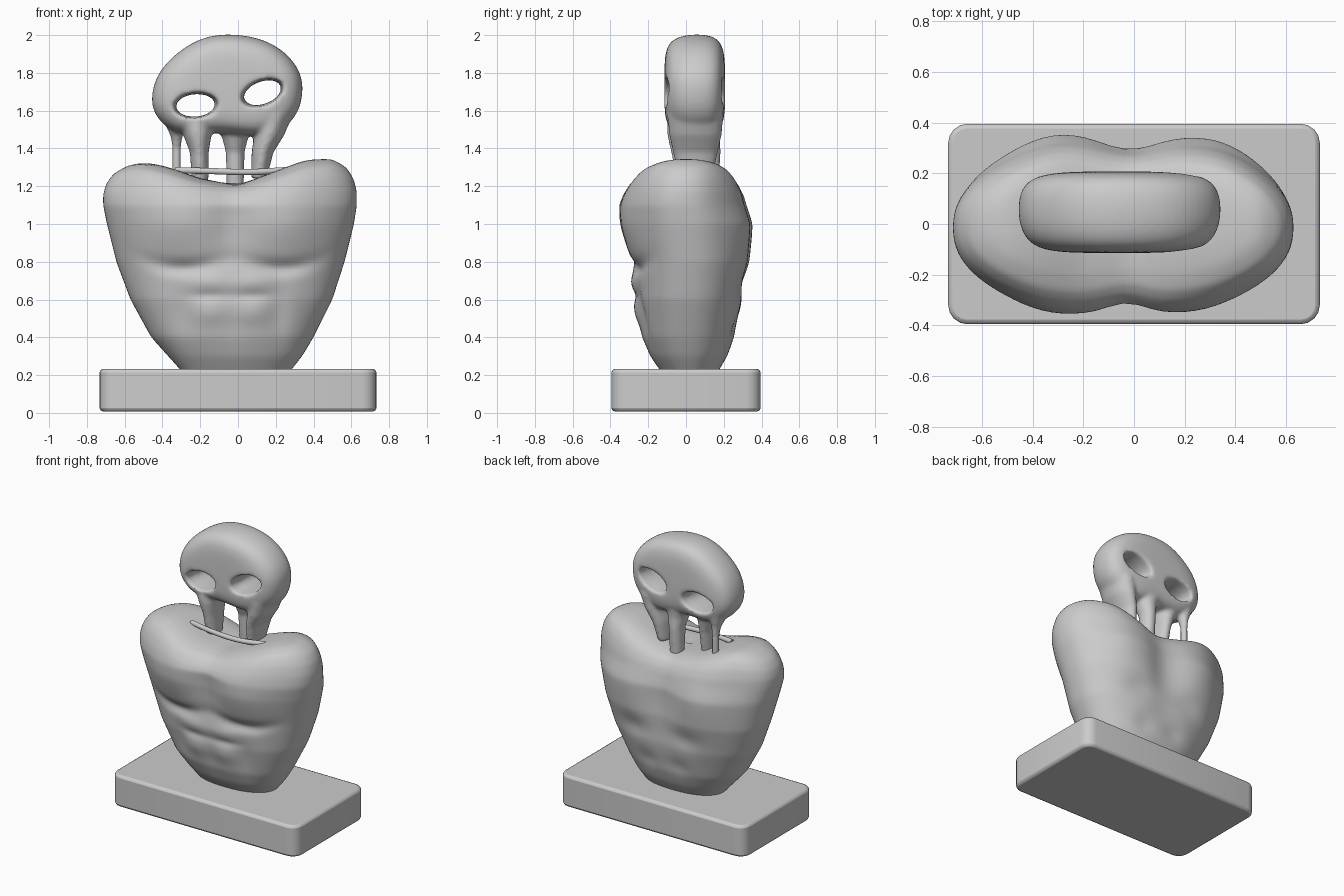
import bpy, bmesh, math
from math import sin, cos, pi, exp

if "Cube" in bpy.data.objects:
    bpy.data.objects.remove(bpy.data.objects["Cube"])

def interp(table, t):
    """Piecewise linear lookup in rows of (key, values...)."""
    if t <= table[0][0]:
        return table[0][1:]
    for a, b in zip(table, table[1:]):
        if t <= b[0]:
            k = (t - a[0]) / (b[0] - a[0])
            return [p + (q - p) * k for p, q in zip(a[1:], b[1:])]
    return table[-1][1:]

def skin(bm, rings):
    """Skin equal-length point rings into a closed solid."""
    vs = [[bm.verts.new(p) for p in r] for r in rings]
    n = len(rings[0])
    for a, b in zip(vs, vs[1:]):
        for i in range(n):
            j = (i + 1) % n
            bm.faces.new((a[i], a[j], b[j], b[i]))
    bm.faces.new(vs[0][::-1])
    bm.faces.new(vs[-1])

def finish(bm, name):
    bmesh.ops.recalc_face_normals(bm, faces=bm.faces)
    me = bpy.data.meshes.new(name)
    bm.to_mesh(me)
    bm.free()
    for p in me.polygons:
        p.use_smooth = True
    ob = bpy.data.objects.new(name, me)
    bpy.context.collection.objects.link(ob)
    return ob

def gauss(x, z, cx, cz, sx, sz):
    return exp(-((x - cx) / sx) ** 2 - ((z - cz) / sz) ** 2)

def smooth(ob, n):
    m = ob.modifiers.new("smooth", 'SMOOTH')
    m.factor, m.iterations = 0.5, n

# --- plinth: rounded slab ---
bm = bmesh.new()
bmesh.ops.create_cube(bm, size=1)
for v in bm.verts:
    v.co = (v.co.x * 1.465, v.co.y * 0.79, v.co.z * 0.225 + 0.12)
upright = [e for e in bm.edges if abs(e.verts[0].co.z - e.verts[1].co.z) > 0.1]
bmesh.ops.bevel(bm, geom=upright, offset=0.075, segments=4, profile=0.5, affect='EDGES')
plinth = finish(bm, "plinth")
bev = plinth.modifiers.new("bevel", 'BEVEL')
bev.width, bev.segments, bev.limit_method = 0.018, 2, 'ANGLE'
bpy.context.view_layer.objects.active = plinth
plinth.select_set(True)
bpy.ops.object.shade_smooth_by_angle(angle=math.radians(40))

# --- torso: stacked sections (z, left, right, front, back) ---
sections = [(0.20, -0.28, 0.26, -0.12, 0.16), (0.30, -0.37, 0.34, -0.19, 0.22),
            (0.40, -0.46, 0.40, -0.235, 0.26), (0.60, -0.57, 0.50, -0.275, 0.31),
            (0.80, -0.645, 0.565, -0.29, 0.34), (1.00, -0.695, 0.615, -0.335, 0.345),
            (1.10, -0.715, 0.63, -0.345, 0.315)]
# shoulder and neck height along x
crest = [(-0.72, 1.29), (-0.6, 1.325), (-0.5, 1.335), (-0.36, 1.30), (-0.2, 1.24), (0, 1.205),
         (0.2, 1.28), (0.35, 1.34), (0.5, 1.365), (0.62, 1.34)]
# top closing rings (step, width scale, depth scale, height fraction)
closing = [(0, 1, 1, 0), (1, 1.0, 0.95, 0.3), (2, 0.975, 0.87, 0.58), (3, 0.92, 0.76, 0.8),
           (4, 0.8, 0.58, 0.93), (5, 0.6, 0.4, 0.99), (6, 0.35, 0.2, 1), (7, 0.05, 0.03, 1)]

def muscle(x, z):
    """Forward relief of the chest and belly."""
    d = 0.035 * gauss(x, z, -0.34, 1.0, 0.18, 0.19) + 0.03 * gauss(x, z, 0.26, 0.98, 0.18, 0.19)
    d -= 0.06 * gauss(x, z, -0.03, 1.02, 0.07, 0.2)            # breastbone
    arc = z - 1.2 * (abs(x + 0.03) - 0.26) ** 2                # lower edge of the chest
    for s in (-1, 1):
        d -= 0.035 * gauss(x, arc, s * 0.25 - 0.03, 0.765, 0.17, 0.035)
        d += 0.016 * gauss(x, z, s * 0.11 - 0.04, 0.69, 0.08, 0.04)
        d += 0.018 * gauss(x, z, s * 0.11 - 0.04, 0.53, 0.08, 0.06)
        d -= 0.022 * gauss(x, z, s * 0.12 - 0.04, 0.62, 0.08, 0.018)
        d -= 0.02 * gauss(x, z, s * 0.25 - 0.04, 0.55, 0.04, 0.15)
    return d - 0.02 * gauss(x, z, -0.04, 0.5, 0.025, 0.15)

def back(x, z):
    """Backward relief of spine and shoulder blades."""
    d = -0.06 * gauss(x, z, -0.02, 0.95, 0.12, 0.35)
    for s in (-1, 1):
        d += 0.03 * gauss(x, z, s * 0.34, 1.0, 0.16, 0.25)
        d -= 0.02 * gauss(x, z, s * 0.2, 0.68, 0.1, 0.07)
        d -= 0.015 * gauss(x, z, s * 0.12, 0.45, 0.06, 0.06)
    return d

def torso_ring(z, sx=1.0, sy=1.0, lift=None):
    l, r, f, b = interp(sections, z)
    cx, rx, cy, ry = (l + r) / 2, (r - l) / 2, (f + b) / 2, (b - f) / 2
    pts = []
    for i in range(96):
        a = 2 * pi * i / 96
        c, s = cos(a), sin(a)
        x = cx + rx * sx * math.copysign(abs(c) ** 0.88, c)
        h = math.copysign(abs(s) ** 0.88, s)
        y = cy + 0.03 * (1 - sy) + ry * sy * h
        y += (back(x, z) if s > 0 else -muscle(x, z)) * min(1, abs(s) * 1.5) * sy
        zz = z if lift is None else z + (interp(crest, x)[0] - z) * lift
        pts.append((x, y, zz))
    return pts

bm = bmesh.new()
rings = [torso_ring(0.2 + 0.9 * i / 60) for i in range(61)]
for i in range(1, 29):
    rings.append(torso_ring(1.1, *interp(closing, i / 4)))
skin(bm, rings)
torso = finish(bm, "torso")
smooth(torso, 8)

# --- skull: rounded disc from one outline (x, z) ---
outline = [(-0.06, 2.01), (-0.2, 1.985), (-0.32, 1.91), (-0.42, 1.81), (-0.46, 1.69), (-0.45, 1.59),
           (-0.38, 1.51), (-0.3, 1.475), (-0.2, 1.48), (-0.08, 1.485), (0.05, 1.465), (0.15, 1.465),
           (0.24, 1.5), (0.32, 1.585), (0.345, 1.7), (0.335, 1.8), (0.26, 1.905), (0.13, 1.985)]
depth = [(-0.115, 0.4), (-0.108, 0.7), (-0.08, 0.89), (-0.02, 0.985), (0.05, 1.01), (0.12, 0.995),
         (0.175, 0.91), (0.2, 0.7), (0.208, 0.4)]
bm = bmesh.new()
skin(bm, [[(-0.06 + (x + 0.06) * s, y, 1.73 + (z - 1.73) * s) for x, z in outline] for y, s in depth])
skull = finish(bm, "skull")

# tooth-like legs under the skull: rows of (z, x, y, rx, ry)
legs = [[(1.56, -0.33, 0.10, 0.07, 0.08), (1.46, -0.325, 0.12, 0.03, 0.04), (1.4, -0.325, 0.13, 0.024, 0.025),
         (1.25, -0.325, 0.13, 0.024, 0.025)],
        [(1.58, -0.23, 0.03, 0.11, 0.13), (1.47, -0.215, 0.02, 0.075, 0.12), (1.38, -0.205, 0.02, 0.05, 0.10),
         (1.22, -0.2, 0.02, 0.044, 0.07)],
        [(1.56, -0.02, 0.08, 0.13, 0.11), (1.46, -0.015, 0.1, 0.07, 0.08), (1.38, -0.015, 0.12, 0.05, 0.065),
         (1.17, -0.015, 0.12, 0.046, 0.05)],
        [(1.58, 0.19, 0.05, 0.10, 0.15), (1.47, 0.165, 0.05, 0.08, 0.14), (1.38, 0.13, 0.05, 0.058, 0.12),
         (1.24, 0.11, 0.05, 0.042, 0.09)]]
bm = bmesh.new()
for leg in legs:
    skin(bm, [[(x + rx * cos(2 * pi * i / 20), y + ry * sin(2 * pi * i / 20), z) for i in range(20)]
              for z, x, y, rx, ry in leg])
leg_ob = finish(bm, "skull_legs")

# eye cutters: flared tilted ellipses (x, z, rx, rz, tilt)
bm = bmesh.new()
for ex, ez, rx, rz, tilt in ((-0.225, 1.628, 0.105, 0.06, 0.08), (0.13, 1.695, 0.104, 0.06, 0.35)):
    rows = []
    for y, s in ((-0.2, 1.4), (-0.09, 1.13), (0.0, 1.01), (0.06, 0.99), (0.12, 1.02), (0.19, 1.13), (0.3, 1.4)):
        ring = []
        for i in range(24):
            u, w = rx * s * cos(pi * i / 12), rz * s * sin(pi * i / 12)
            ring.append((ex + u * cos(tilt) - w * sin(tilt), y, ez + u * sin(tilt) + w * cos(tilt)))
        rows.append(ring)
    skin(bm, rows)
eyes = finish(bm, "eye_cutter")
eyes.hide_render = True

# round the disc, fuse the legs, cut the eyes, then soften
def boolean(ob, other, op):
    m = ob.modifiers.new(op.lower(), 'BOOLEAN')
    m.operation, m.object, m.solver = op, other, 'EXACT'

sub = skull.modifiers.new("round", 'SUBSURF')
sub.levels = sub.render_levels = 2
boolean(skull, leg_ob, 'UNION')
boolean(skull, eyes, 'DIFFERENCE')
rm = skull.modifiers.new("fuse", 'REMESH')
rm.mode, rm.voxel_size, rm.use_smooth_shade = 'VOXEL', 0.011, True
smooth(skull, 10)
bpy.context.view_layer.update()
baked = bpy.data.meshes.new_from_object(skull.evaluated_get(bpy.context.evaluated_depsgraph_get()))
skull.modifiers.clear()
skull.data = baked
for helper in (leg_ob, eyes):
    bpy.data.objects.remove(helper)

# --- collar bar: thin strut across the neck hollow ---
cu = bpy.data.curves.new("collar_bar", 'CURVE')
cu.dimensions, cu.bevel_depth, cu.bevel_resolution, cu.use_fill_caps = '3D', 0.017, 3, True
sp = cu.splines.new('BEZIER')
path = [(-0.33, -0.05, 1.285), (-0.14, -0.08, 1.28), (0.06, -0.08, 1.275), (0.25, -0.05, 1.285)]
sp.bezier_points.add(len(path) - 1)
for bp, p in zip(sp.bezier_points, path):
    bp.co = p
    bp.handle_left_type = bp.handle_right_type = 'AUTO'
bar = bpy.data.objects.new("collar_bar", cu)
bpy.context.collection.objects.link(bar)
